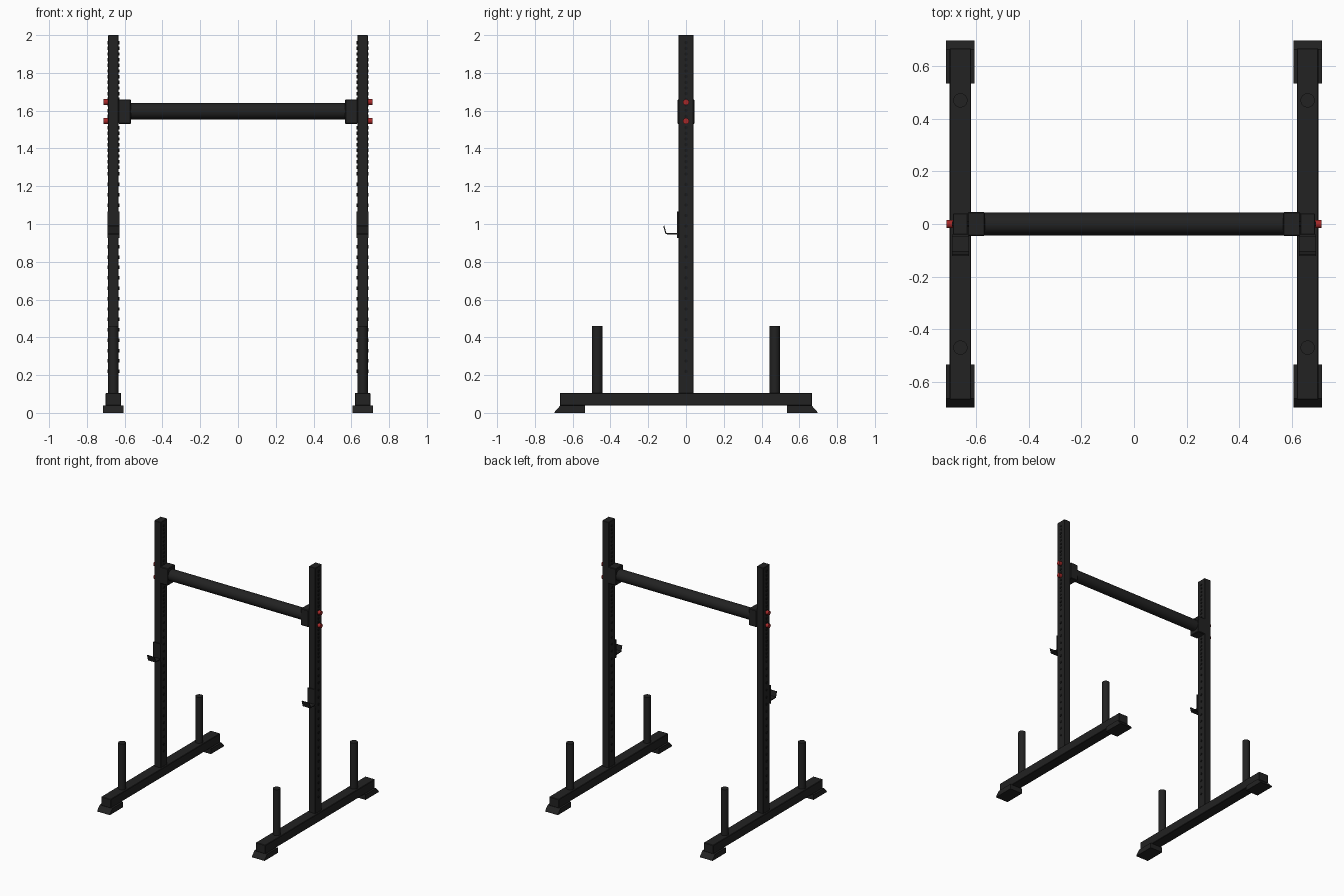
import bpy, bmesh, math
from mathutils import Matrix, Vector

if "Cube" in bpy.data.objects:
    bpy.data.objects.remove(bpy.data.objects["Cube"])


def material(name, rgb):
    m = bpy.data.materials.new(name)
    m.diffuse_color = (*rgb, 1)
    m.use_nodes = True
    m.node_tree.nodes["Principled BSDF"].inputs["Base Color"].default_value = m.diffuse_color
    return m


BLACK = material("frame black", (0.016, 0.016, 0.016))
DARK = material("hole black", (0.009, 0.009, 0.009))
RED = material("bolt red", (0.38, 0.022, 0.022))
X = 0.66  # distance of each side frame from the middle


def finish(name, bm, mat, smooth=False):
    bmesh.ops.recalc_face_normals(bm, faces=bm.faces)
    me = bpy.data.meshes.new(name)
    bm.to_mesh(me)
    bm.free()
    me.materials.append(mat)
    ob = bpy.data.objects.new(name, me)
    bpy.context.collection.objects.link(ob)
    if smooth:
        bpy.ops.object.select_all(action='DESELECT')
        ob.select_set(True)
        bpy.context.view_layer.objects.active = ob
        bpy.ops.object.shade_smooth_by_angle(angle=math.radians(35))
    return ob


def box(name, lo, hi, mat=BLACK, bevel=0.0):
    lo, hi = Vector(lo), Vector(hi)
    bm = bmesh.new()
    bmesh.ops.create_cube(bm, size=1, matrix=Matrix.Translation((lo + hi) / 2)
                          @ Matrix.Diagonal((*(hi - lo), 1)))
    if bevel:
        bmesh.ops.bevel(bm, geom=bm.edges[:], offset=bevel, segments=1, affect='EDGES')
    return finish(name, bm, mat)


def add_rod(bm, a, b, r, sides):
    a, b = Vector(a), Vector(b)
    rot = (b - a).to_track_quat('Z', 'Y').to_matrix().to_4x4()
    bmesh.ops.create_cone(bm, cap_ends=True, segments=sides, radius1=r, radius2=r,
                          depth=(b - a).length, matrix=Matrix.Translation((a + b) / 2) @ rot)


def rod(name, a, b, r, sides=32, mat=BLACK):
    bm = bmesh.new()
    add_rod(bm, a, b, r, sides)
    return finish(name, bm, mat, True)


def extrude_yz(name, pts, x0, x1, mat=BLACK):
    # side profile given as (y, z), extruded along x
    bm = bmesh.new()
    face = bm.faces.new([bm.verts.new((x0, y, z)) for y, z in pts])
    ext = bmesh.ops.extrude_face_region(bm, geom=[face])["geom"]
    bmesh.ops.translate(bm, vec=(x1 - x0, 0, 0),
                        verts=[v for v in ext if isinstance(v, bmesh.types.BMVert)])
    return finish(name, bm, mat)


# hole heights: wide spacing below, tighter spacing above
heights = [0.22 + 0.055 * i for i in range(20)] + [1.30 + 0.03 * i for i in range(23)]

for side, s in (("left", -1), ("right", 1)):
    c = s * X
    # base beam and upright
    box(side + "_base_beam", (c - 0.041, -0.668, 0.038), (c + 0.041, 0.668, 0.106), bevel=0.003)
    box(side + "_upright", (c - 0.028, -0.04, 0.10), (c + 0.028, 0.04, 2.0), bevel=0.002)

    # adjustment holes, shown as thin discs on both sides of the upright
    bm = bmesh.new()
    for z in heights:
        add_rod(bm, (c - 0.032, 0, z), (c + 0.032, 0, z), 0.009, 12)
    finish(side + "_upright_holes", bm, DARK, True)

    # feet and plate pegs
    for end, e in (("front", -1), ("back", 1)):
        extrude_yz(f"{side}_{end}_foot",
                   [(e * 0.535, 0), (e * 0.697, 0), (e * 0.694, 0.008),
                    (e * 0.664, 0.04), (e * 0.535, 0.04)], c - 0.054, c + 0.054)
        rod(f"{side}_{end}_plate_peg", (c, e * 0.47, 0.10), (c, e * 0.47, 0.46), 0.027)

    # bar hook: back plate and bent lip in one profile
    extrude_yz(side + "_bar_hook",
               [(-0.039, 0.925), (-0.047, 0.925), (-0.047, 0.944), (-0.108, 0.946),
                (-0.121, 0.990), (-0.115, 0.991), (-0.104, 0.953), (-0.047, 0.951),
                (-0.047, 1.065), (-0.039, 1.065)], c - 0.032, c + 0.032)

    # crossbar bracket and its bolts
    x0, x1 = sorted((s * 0.567, s * 0.633))
    box(side + "_crossbar_bracket", (x0, -0.045, 1.53), (x1, 0.045, 1.66), bevel=0.004)
    for level, z in (("lower", 1.545), ("upper", 1.645)):
        rod(f"{side}_{level}_bolt", (c, 0, z), (s * 0.712, 0, z), 0.016, 16, RED)

# crossbar between the brackets
rod("crossbar", (-0.575, 0, 1.597), (0.575, 0, 1.597), 0.043)
